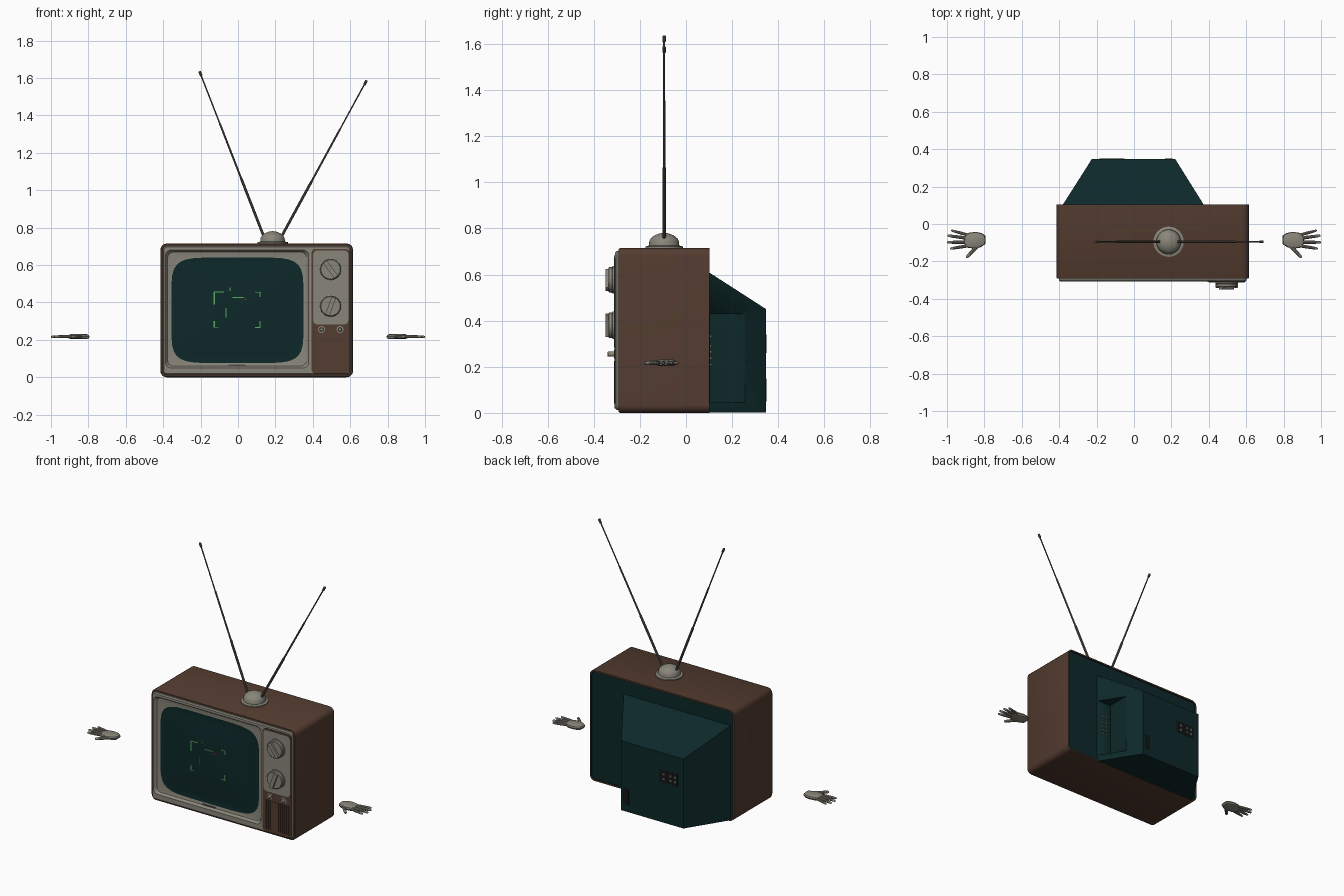
import bpy, bmesh, math
from mathutils import Vector, Matrix

if "Cube" in bpy.data.objects:
    bpy.data.objects.remove(bpy.data.objects["Cube"])


def material(name, rgb):
    m = bpy.data.materials.new(name)
    m.diffuse_color = (*rgb, 1)
    m.use_nodes = True
    m.node_tree.nodes["Principled BSDF"].inputs["Base Color"].default_value = m.diffuse_color
    return m


BROWN = material("cabinet brown", (0.088, 0.045, 0.029))
GREY = material("warm grey plastic", (0.25, 0.24, 0.195))
TEAL = material("dark teal", (0.004, 0.021, 0.022))
METAL = material("antenna metal", (0.11, 0.11, 0.095))
GREEN = material("screen green", (0.10, 0.42, 0.12))
RED = material("screen red", (0.45, 0.02, 0.02))
BLACK = material("socket black", (0.006, 0.007, 0.007))


def finish(name, bm, mats):
    bmesh.ops.recalc_face_normals(bm, faces=bm.faces)
    me = bpy.data.meshes.new(name)
    bm.to_mesh(me)
    bm.free()
    for m in mats:
        me.materials.append(m)
    me.shade_smooth()
    me.set_sharp_from_angle(angle=math.radians(35))
    ob = bpy.data.objects.new(name, me)
    bpy.context.collection.objects.link(ob)
    return ob


def loft(name, loops, mats, switch=None):
    """Closed skin over equal loops; faces from loop number `switch` on use the second colour."""
    bm = bmesh.new()
    rows = [[bm.verts.new(p) for p in lp] for lp in loops]
    n = len(rows[0])
    bm.faces.new(rows[0])
    for k in range(len(rows) - 1):
        for i in range(n):
            j = (i + 1) % n
            f = bm.faces.new((rows[k][i], rows[k][j], rows[k + 1][j], rows[k + 1][i]))
            f.material_index = int(switch is not None and k >= switch)
    f = bm.faces.new(rows[-1])
    f.material_index = int(switch is not None)
    return finish(name, bm, mats)


def rounded(x0, x1, z0, z1, r, y, n=8):
    """Rounded rectangle facing the front."""
    out = []
    for k, (cx, cz) in enumerate([(x1 - r, z1 - r), (x0 + r, z1 - r), (x0 + r, z0 + r), (x1 - r, z0 + r)]):
        for i in range(n):
            a = math.radians(90 * (k + i / (n - 1)))
            out.append((cx + r * math.cos(a), y, cz + r * math.sin(a)))
    return out


def tube_oval(cx, cz, a, b, y, p=6, n=8):
    """Picture-tube outline: a squarish oval with the same point count as rounded()."""
    out = []
    for i in range(4 * n):
        t = math.radians(90 * (i + 0.5) / n)
        c, s = math.cos(t), math.sin(t)
        out.append((cx + a * math.copysign(abs(c) ** (2 / p), c), y,
                    cz + b * math.copysign(abs(s) ** (2 / p), s)))
    return out


def tube(name, pts, radii, mat, n=16):
    pts = [Vector(p) for p in pts]
    loops = []
    for i, p in enumerate(pts):
        d = pts[min(i + 1, len(pts) - 1)] - pts[max(i - 1, 0)]
        q = d.to_track_quat('Z', 'Y')
        loops.append([p + q @ Vector((radii[i] * math.cos(2 * math.pi * k / n),
                                      radii[i] * math.sin(2 * math.pi * k / n), 0)) for k in range(n)])
    return loft(name, loops, [mat])


def box(name, x, y, z, mat, turn=0):
    """Box from (min, max) ranges, optionally turned about its own y axis in degrees."""
    bm = bmesh.new()
    c = Vector([(r[0] + r[1]) / 2 for r in (x, y, z)])
    s = [r[1] - r[0] for r in (x, y, z)]
    bmesh.ops.create_cube(bm, size=1, matrix=Matrix.Translation(c)
                          @ Matrix.Rotation(math.radians(turn), 4, 'Y') @ Matrix.Diagonal((*s, 1)))
    return finish(name, bm, [mat])


def shell(inset, y):
    return rounded(-0.415 + inset, 0.615 - inset, inset, 0.715 - inset, 0.035 - inset, y)


# Wooden cabinet with a recessed front and a dark recessed back
loft("cabinet", [shell(0.012, -0.268), shell(0.012, -0.292), shell(0.003, -0.292), shell(0, -0.286),
                 shell(0, 0.103), shell(0.01, 0.103), shell(0.01, 0.095)], [BROWN, TEAL], 5)

# Grey front bezel, stepped recess and bulging screen
front = [shell(0.013, -0.272), shell(0.013, -0.300), shell(0.019, -0.307),
         rounded(-0.388, 0.378, 0.05, 0.68, 0.03, -0.307),
         rounded(-0.376, 0.366, 0.06, 0.669, 0.03, -0.290),
         tube_oval(-0.003, 0.358, 0.354, 0.283, -0.284)]
for s in (0.85, 0.65, 0.4, 0.15):
    front.append(tube_oval(-0.003, 0.358, 0.354 * s, 0.283 * s, -0.284 - 0.014 * (1 - s * s)))
loft("bezel_and_screen", front, [GREY, TEAL], 5)
box("bezel_badge_plate", (-0.05, 0.04), (-0.292, -0.287), (0.060, 0.067), METAL)

# Glowing marks on the screen
for x0, x1, z0, z1 in [(-0.130, -0.124, 0.39, 0.455), (-0.130, -0.124, 0.268, 0.30), (-0.130, -0.105, 0.265, 0.270),
                       (-0.128, -0.075, 0.452, 0.458), (0.09, 0.12, 0.452, 0.457), (0.115, 0.120, 0.43, 0.455),
                       (0.09, 0.12, 0.263, 0.268), (0.115, 0.120, 0.266, 0.30), (-0.066, -0.061, 0.32, 0.37),
                       (-0.03, 0.03, 0.425, 0.430), (-0.045, -0.041, 0.46, 0.48)]:
    box("screen_mark", (x0, x1), (-0.2995, -0.291), (z0, z1), GREEN)
box("screen_red_mark", (0.036, 0.044), (-0.2995, -0.291), (0.412, 0.42), RED)

# Control panel with a speaker grille below
loft("control_panel_back", [rounded(0.393, 0.597, 0.02, 0.686, 0.022, y) for y in (-0.300, -0.3095)], [BROWN])
loft("control_panel", [rounded(0.402, 0.590, 0.283, 0.678, 0.022, y) for y in (-0.305, -0.313)], [GREY])
for i in range(12):
    x = 0.412 + i * 0.0147
    box("grille_rib", (x, x + 0.008), (-0.313, -0.308), (0.04, 0.225), BROWN)

# Channel dials and small knobs
for z, turn in ((0.577, -37), (0.380, 20)):
    tube("dial", [(0.495, y, z) for y in (-0.308, -0.319, -0.320, -0.333, -0.337)],
         [0.060, 0.060, 0.056, 0.055, 0.051], GREY, 32)
    box("dial_grip", (0.483, 0.507), (-0.35, -0.334), (z - 0.05, z + 0.05), GREY, turn)
for x in (0.447, 0.546):
    tube("small_knob", [(x, y, 0.255) for y in (-0.306, -0.312, -0.313, -0.338, -0.341)],
         [0.019, 0.019, 0.011, 0.011, 0.008], GREY)

# Tapered rear housing with a notch for sockets on its side
housing = loft("rear_housing", [
    [(-0.389, 0.09, 0.002), (0.381, 0.09, 0.002), (0.381, 0.09, 0.616), (-0.389, 0.09, 0.616)],
    [(-0.225, 0.348, 0.002), (0.22, 0.348, 0.002), (0.22, 0.348, 0.45), (-0.225, 0.348, 0.45)]], [TEAL])
cutter = box("notch_cutter", (0.278, 0.5), (0.104, 0.26), (0.045, 0.43), TEAL)
cutter.hide_render = True
cut = housing.modifiers.new("notch", 'BOOLEAN')
cut.operation = 'DIFFERENCE'
cut.object = cutter
bpy.context.view_layer.update()
cut_mesh = bpy.data.meshes.new_from_object(housing.evaluated_get(bpy.context.evaluated_depsgraph_get()))
housing.modifiers.clear()
housing.data = cut_mesh
bpy.data.objects.remove(cutter)

# Side sockets, rear socket plate and power inlet
for z in (0.21, 0.237, 0.265, 0.29, 0.333):
    for x in (0.305, 0.330):
        box("side_socket", (x, x + 0.01), (0.10, 0.111), (z - 0.005, z + 0.005), GREY)
box("rear_socket_plate", (-0.185, -0.05), (0.343, 0.349), (0.26, 0.34), BLACK)
for x in (-0.165, -0.135, -0.085):
    for z in (0.285, 0.315):
        box("rear_socket", (x - 0.007, x + 0.007), (0.345, 0.350), (z - 0.007, z + 0.007), METAL)
box("power_inlet", (0.165, 0.205), (0.343, 0.349), (0.05, 0.15), BLACK)

# Antenna base and two telescopic rods
AX, AY = 0.185, -0.095
tube("antenna_base", [(AX, AY, z) for z in (0.712, 0.722, 0.726, 0.745, 0.758, 0.770, 0.778, 0.781)],
     [0.081, 0.081, 0.066, 0.064, 0.057, 0.042, 0.022, 0.004], GREY, 32)
for a, b in (((0.137, AY, 0.755), (-0.206, AY, 1.636)), ((0.234, AY, 0.755), (0.688, AY, 1.588))):
    a, b = Vector(a), Vector(b)
    steps = [(0, .0075), (.35, .0075), (.352, .0055), (.68, .0055), (.682, .004),
             (.97, .004), (.972, .0075), (.998, .0075), (1, .005)]
    tube("antenna_rod", [a.lerp(b, t) for t, r in steps], [r for t, r in steps], METAL, 10)

# Pair of mirrored open hands
PALM = [(0.795, -0.062), (0.793, -0.085), (0.795, -0.108), (0.82, -0.124), (0.86, -0.131), (0.893, -0.126),
        (0.907, -0.106), (0.909, -0.085), (0.904, -0.063), (0.885, -0.047), (0.85, -0.042), (0.815, -0.048)]
FINGERS = [((0.89, -0.058), (0.978, -0.034), 0.0075), ((0.895, -0.075), (0.997, -0.062), 0.0085),
           ((0.895, -0.097), (1.0, -0.098), 0.0085), ((0.89, -0.117), (0.984, -0.132), 0.008),
           ((0.835, -0.115), (0.896, -0.180), 0.0095)]
for side, sx in (("left", -1), ("right", 1)):
    loft(side + "_palm", [[(sx * (0.853 + (x - 0.853) * s), -0.087 + (y + 0.087) * s, z) for x, y in PALM]
                          for s, z in ((0.7, 0.204), (0.93, 0.208), (1, 0.217), (0.93, 0.226), (0.7, 0.231))], [GREY])
    for (x0, y0), (x1, y1), r in FINGERS:
        a, b = Vector((sx * x0, y0, 0.218)), Vector((sx * x1, y1, 0.216))
        tube(side + "_finger", [a.lerp(b, t) for t in (0, 0.4, 0.7, 0.92, 0.98, 1)],
             [r * k for k in (1.1, 1.05, 0.95, 0.8, 0.55, 0.2)], GREY, 10)
